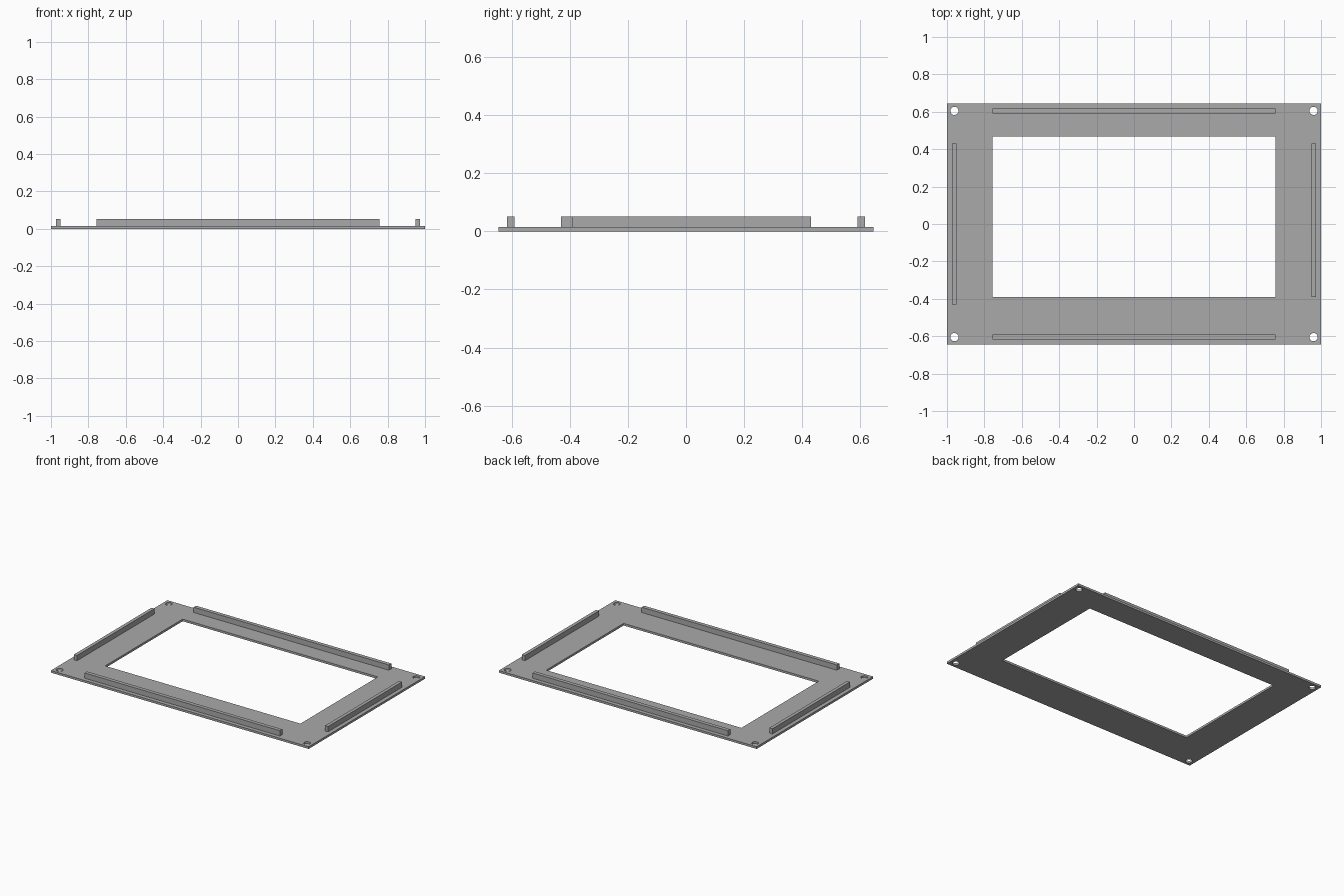
import bpy
import bmesh
from math import cos, sin, tau

cube = bpy.data.objects.get("Cube")
if cube:
    bpy.data.objects.remove(cube, do_unlink=True)

THICK = 0.015   # plate thickness
TOP = 0.052     # top of the rails

grey = bpy.data.materials.new("plain grey")
grey.use_nodes = True
colour = (0.4, 0.4, 0.4, 1)
grey.diffuse_color = colour
grey.node_tree.nodes["Principled BSDF"].inputs["Base Color"].default_value = colour


def rectangle(x0, x1, y0, y1):
    return [(x0, y0), (x1, y0), (x1, y1), (x0, y1)]


def circle(x, y, r, sides=24):
    return [(x + r * cos(tau * i / sides), y + r * sin(tau * i / sides))
            for i in range(sides)]


def slab(name, outlines, z0, z1):
    """Extrude closed outlines; inner outlines become holes."""
    curve = bpy.data.curves.new(name, "CURVE")
    curve.dimensions = "2D"
    curve.fill_mode = "BOTH"
    curve.extrude = (z1 - z0) / 2
    for outline in outlines:
        spline = curve.splines.new("POLY")
        spline.points.add(len(outline) - 1)
        for point, (x, y) in zip(spline.points, outline):
            point.co = (x, y, 0, 1)
        spline.use_cyclic_u = True
    helper = bpy.data.objects.new(name + " outline", curve)
    bpy.context.collection.objects.link(helper)
    bpy.context.view_layer.update()
    graph = bpy.context.evaluated_depsgraph_get()
    mesh = bpy.data.meshes.new_from_object(helper.evaluated_get(graph))
    bpy.data.objects.remove(helper, do_unlink=True)

    # Weld the caps to the walls and lift to height
    bm = bmesh.new()
    bm.from_mesh(mesh)
    bmesh.ops.remove_doubles(bm, verts=bm.verts, dist=0.0001)
    bmesh.ops.recalc_face_normals(bm, faces=bm.faces)
    bmesh.ops.translate(bm, verts=bm.verts, vec=(0, 0, (z0 + z1) / 2))
    for face in bm.faces:
        face.smooth = False
        face.material_index = 0
    bm.to_mesh(mesh)
    bm.free()
    mesh.materials.clear()
    mesh.materials.append(grey)
    obj = bpy.data.objects.new(name, mesh)
    bpy.context.collection.objects.link(obj)
    return obj


# Base plate with an off-centre window and four corner screw holes
holes = [circle(sx * 0.96, sy * 0.605, 0.022) for sx in (-1, 1) for sy in (-1, 1)]
slab("base_plate",
     [rectangle(-1, 1, -0.645, 0.645), rectangle(-0.757, 0.757, -0.39, 0.468)] + holes,
     0, THICK)

# Raised rails along the four edges; the left one is shorter at the front
slab("front_rail", [rectangle(-0.757, 0.757, -0.617, -0.59)], THICK, TOP)
slab("back_rail", [rectangle(-0.757, 0.757, 0.59, 0.617)], THICK, TOP)
slab("right_rail", [rectangle(-0.972, -0.948, -0.43, 0.43)], THICK, TOP)
slab("left_rail", [rectangle(0.948, 0.972, -0.39, 0.43)], THICK, TOP)
